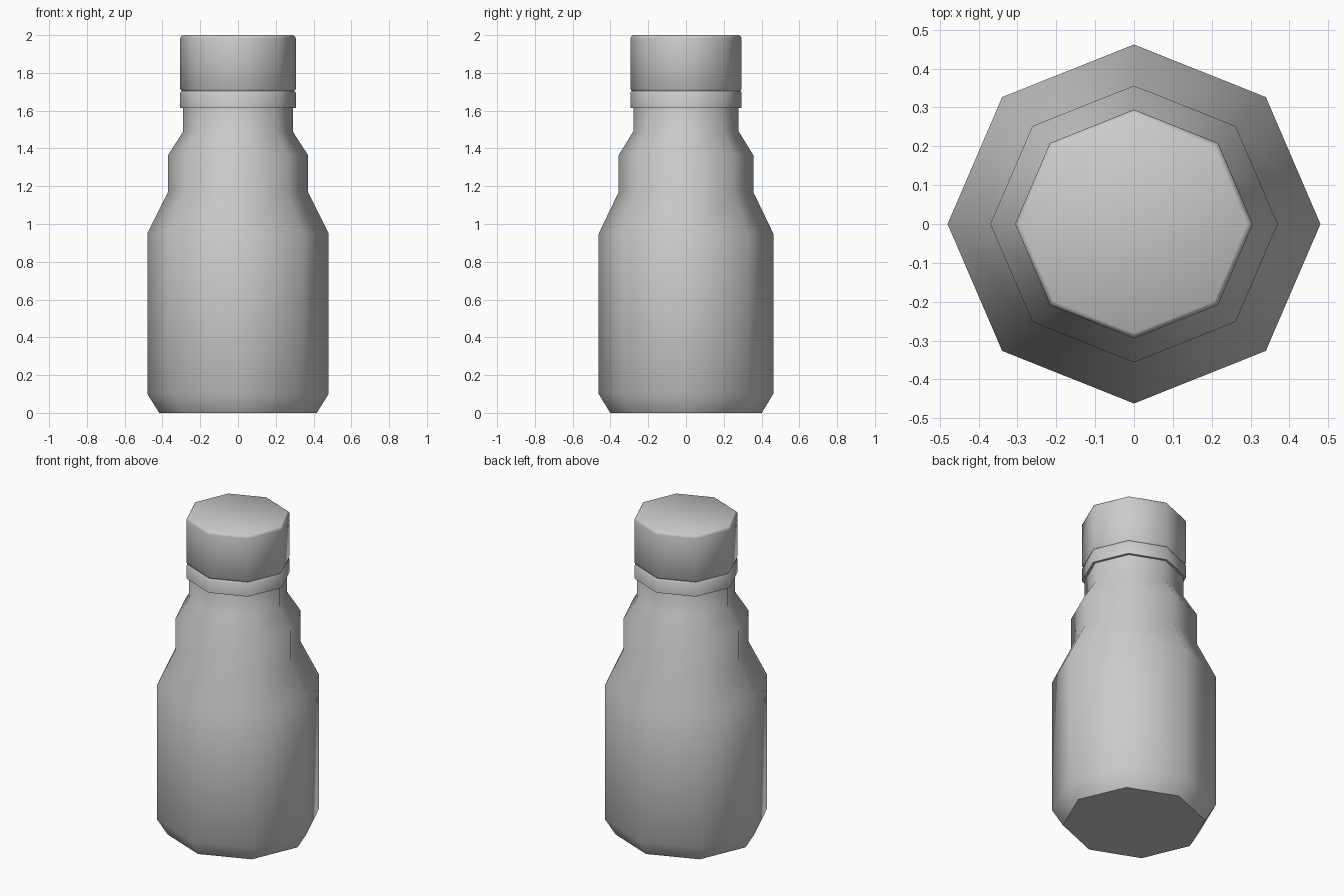
import bpy, bmesh, math

if "Cube" in bpy.data.objects:
    bpy.data.objects.remove(bpy.data.objects["Cube"])

SIDES = 8
DEPTH = 0.9625  # slightly narrower front to back


def lathe(name, profile, smooth_angle=50):
    """Closed eight-sided solid from (radius, height) points, bottom to top."""
    bm = bmesh.new()
    rings = []
    for r, z in profile:
        rings.append([bm.verts.new((r * math.cos(math.tau * i / SIDES),
                                    r * math.sin(math.tau * i / SIDES) * DEPTH, z))
                      for i in range(SIDES)])
    for a, b in zip(rings, rings[1:]):
        for i in range(SIDES):
            j = (i + 1) % SIDES
            bm.faces.new((a[i], a[j], b[j], b[i]))
    bm.faces.new(rings[0][::-1])
    bm.faces.new(rings[-1])
    bmesh.ops.recalc_face_normals(bm, faces=bm.faces[:])
    mesh = bpy.data.meshes.new(name)
    bm.to_mesh(mesh)
    bm.free()
    ob = bpy.data.objects.new(name, mesh)
    bpy.context.collection.objects.link(ob)
    bpy.ops.object.select_all(action='DESELECT')
    ob.select_set(True)
    bpy.context.view_layer.objects.active = ob
    bpy.ops.object.shade_smooth_by_angle(angle=math.radians(smooth_angle))
    return ob


# Bottle: chamfered base, body, shoulder, upper step and neck
lathe("bottle_body", [(0.417, 0), (0.48, 0.10), (0.48, 0.95), (0.37, 1.17),
                      (0.37, 1.365), (0.29, 1.49), (0.29, 1.72)])

# Seal ring below the cap
lathe("seal_ring", [(0.306, 1.615), (0.306, 1.695), (0.30, 1.703)])

# Screw cap with small bevels at both ends
lathe("cap", [(0.298, 1.704), (0.306, 1.714), (0.306, 1.982),
              (0.302, 1.993), (0.292, 2.0)])
